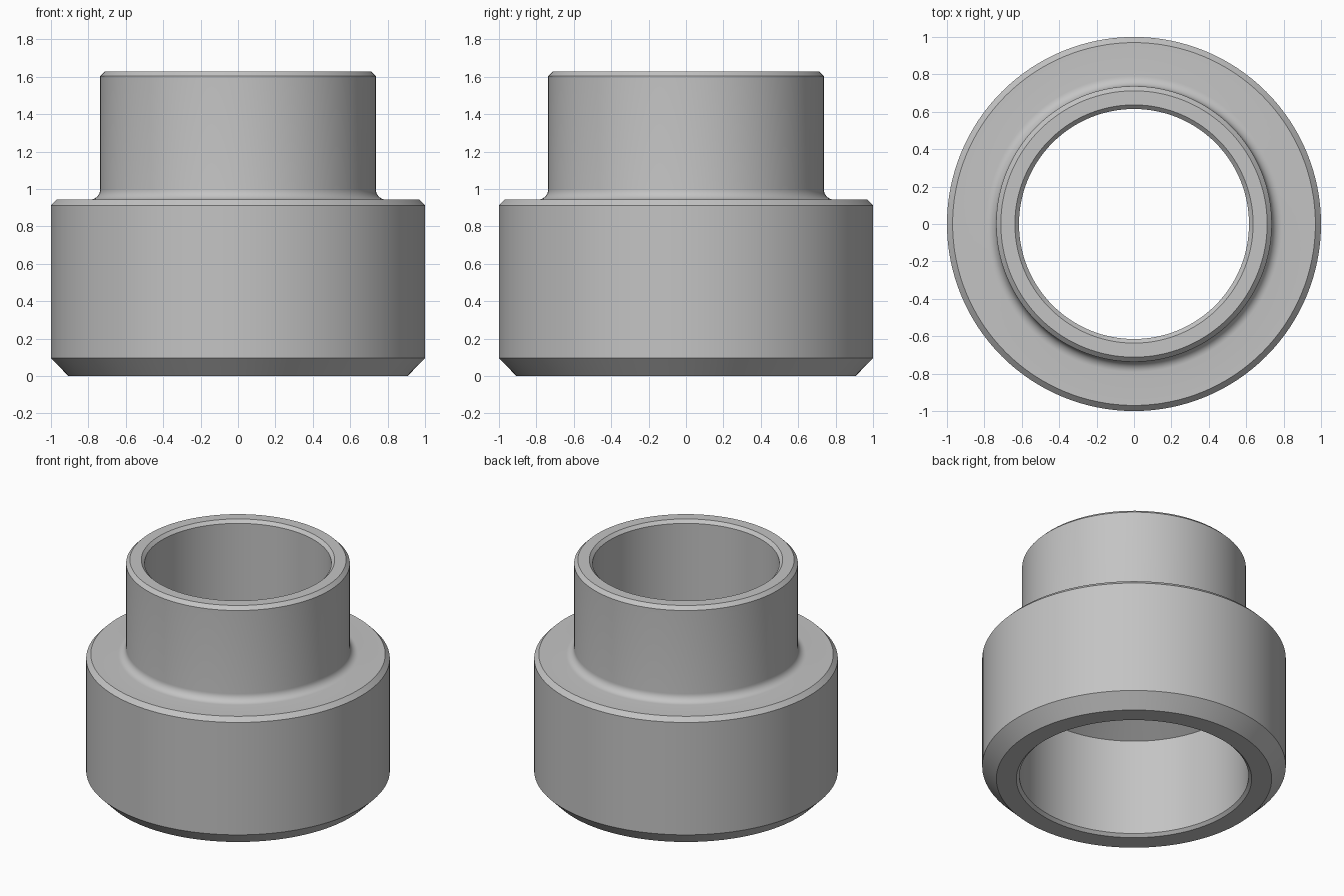
import bpy
import bmesh
import math

cube = bpy.data.objects.get("Cube")
if cube:
    bpy.data.objects.remove(cube, do_unlink=True)

SEGMENTS = 128
FILLET = 0.055
NECK_R, SHOULDER_Z, TOP_Z = 0.737, 0.943, 1.628
WIDE_BORE, NARROW_BORE = 0.755, 0.615

# Plain grey metal
grey = bpy.data.materials.new("grey metal")
grey.use_nodes = True
colour = (0.55, 0.55, 0.55, 1)
grey.diffuse_color = colour
grey.node_tree.nodes["Principled BSDF"].inputs["Base Color"].default_value = colour

# Outer wall: chamfered base, wide body, chamfered shoulder
outer = [(0.775, 0), (0.907, 0), (1, 0.095), (1, 0.912), (0.97, SHOULDER_Z)]

# Rounded fillet between the shoulder and the neck
fillet = []
for i in range(9):
    a = math.radians(270 - 90 * i / 8)
    fillet.append((NECK_R + FILLET + FILLET * math.cos(a),
                   SHOULDER_Z + FILLET + FILLET * math.sin(a)))

# Neck with a chamfered rim on both edges
neck = [(NECK_R, TOP_Z - 0.025), (NECK_R - 0.025, TOP_Z),
        (NARROW_BORE + 0.022, TOP_Z), (NARROW_BORE, TOP_Z - 0.022)]

# Stepped bore: narrow above, conical seat, wide below
seat_z = 0.722
cone = (WIDE_BORE - NARROW_BORE) * math.tan(math.radians(30))
bore = [(NARROW_BORE, seat_z + cone), (WIDE_BORE, seat_z), (WIDE_BORE, 0.02)]

# Revolve the closed profile around the vertical axis
bm = bmesh.new()
verts = [bm.verts.new((r, 0, z)) for r, z in outer + fillet + neck + bore]
edges = [bm.edges.new((v, verts[(i + 1) % len(verts)])) for i, v in enumerate(verts)]
bmesh.ops.spin(bm, geom=verts + edges, cent=(0, 0, 0), axis=(0, 0, 1),
               angle=math.tau, steps=SEGMENTS, use_duplicate=False)
bmesh.ops.remove_doubles(bm, verts=bm.verts[:], dist=0.0005)
bmesh.ops.recalc_face_normals(bm, faces=bm.faces[:])

mesh = bpy.data.meshes.new("stepped_sleeve")
bm.to_mesh(mesh)
bm.free()
mesh.materials.append(grey)
sleeve = bpy.data.objects.new("stepped_sleeve", mesh)
bpy.context.collection.objects.link(sleeve)

# Smooth round walls with crisp chamfer edges
bpy.ops.object.select_all(action="DESELECT")
sleeve.select_set(True)
bpy.context.view_layer.objects.active = sleeve
bpy.ops.object.shade_smooth_by_angle(angle=math.radians(25))
